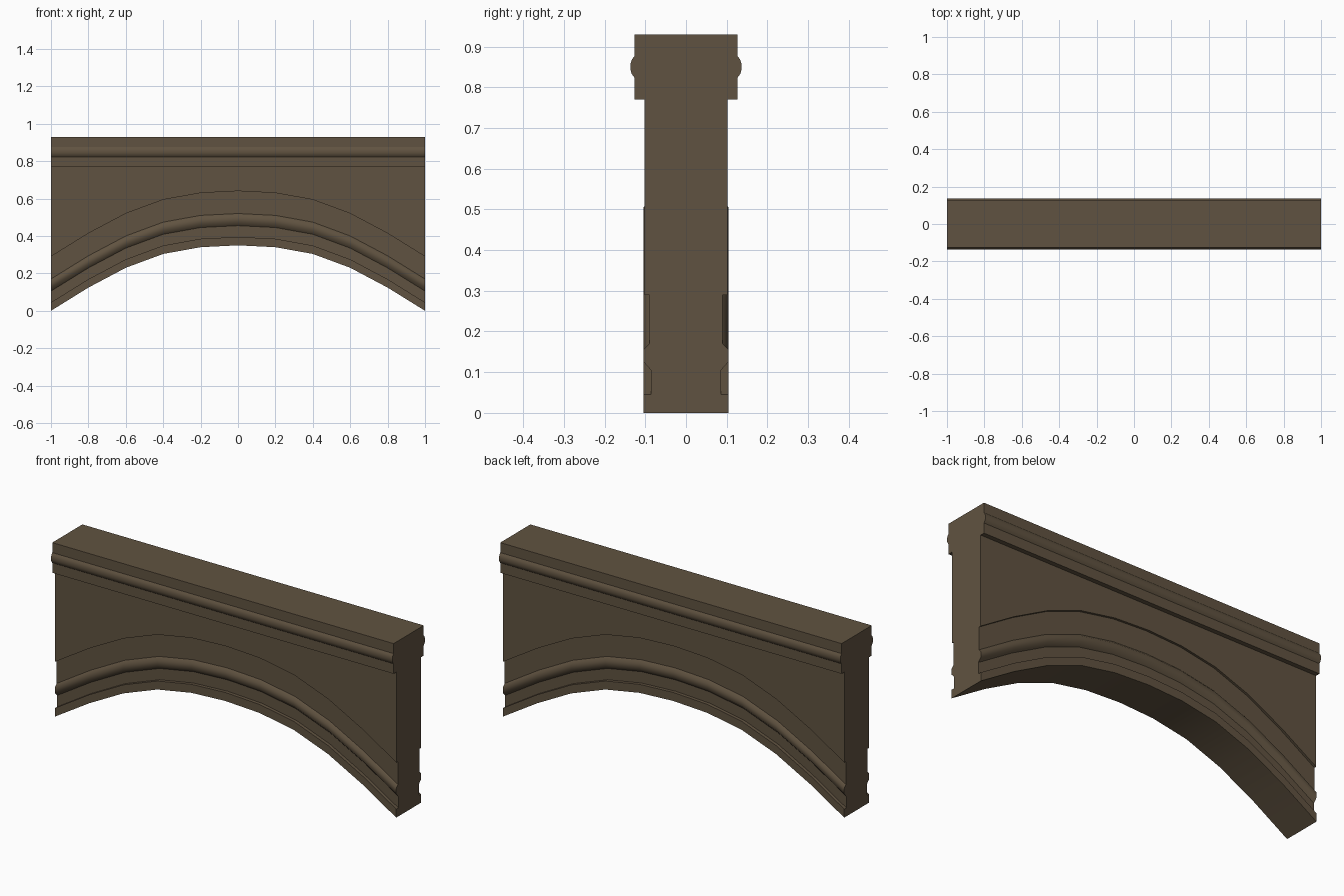
import bpy, bmesh

if "Cube" in bpy.data.objects:
    bpy.data.objects.remove(bpy.data.objects["Cube"])

# one flat brown stone colour
stone = bpy.data.materials.new("brown_stone")
stone.diffuse_color = (0.118, 0.086, 0.052, 1.0)
stone.use_nodes = True
stone.node_tree.nodes["Principled BSDF"].inputs["Base Color"].default_value = stone.diffuse_color

# arch curve: drop from the crown at steps of 0.2 from the centre
DROP = [0.0, 0.01, 0.046, 0.12, 0.226, 0.35]
RISE = DROP[-1]


def loft(name, half, xs):
    """Sweep a half profile, mirrored front to back, along x and cap the ends.
    Profile points: (depth, height, follows the arch?, sharp edge?)"""
    chain = half + [(-y, z, f, s) for y, z, f, s in reversed(half)]
    bm = bmesh.new()
    rows = []
    for x in xs:
        lift = RISE - DROP[round(abs(x) * 5)]
        rows.append([bm.verts.new((x, y, z + (lift if f else 0)))
                     for y, z, f, s in chain])
    for a, b in zip(rows, rows[1:]):
        for i in range(len(chain) - 1):
            bm.faces.new((a[i], a[i + 1], b[i + 1], b[i])).smooth = True
        for i, p in enumerate(chain):
            e = bm.edges.get((a[i], b[i]))
            if e and p[3]:
                e.smooth = False
    for row in (rows[0], rows[-1]):
        cap = bm.faces.new(row)
        for e in cap.edges:
            e.smooth = False
    bmesh.ops.recalc_face_normals(bm, faces=bm.faces)
    mesh = bpy.data.meshes.new(name)
    bm.to_mesh(mesh)
    bm.free()
    mesh.materials.append(stone)
    obj = bpy.data.objects.new(name, mesh)
    bpy.context.collection.objects.link(obj)
    return obj


# wall with moulded arch: panel, recess, bead, groove and lower lip
wall = [
    (0.102, 0.77, False, True),
    (0.102, 0.29, True, True),
    (0.090, 0.29, True, True),
    (0.090, 0.17, True, True),
    (0.104, 0.155, True, False),
    (0.104, 0.125, True, False),
    (0.086, 0.105, True, True),
    (0.086, 0.045, True, True),
    (0.104, 0.045, True, True),
    (0.104, 0.0, True, True),
]
loft("arch_wall", wall, [i / 5 for i in range(-5, 6)])

# straight cornice with a rounded bead on each side
cornice = [
    (0.102, 0.77, False, True),
    (0.126, 0.77, False, True),
    (0.126, 0.823, False, True),
    (0.133, 0.832, False, False),
    (0.1365, 0.843, False, False),
    (0.1365, 0.857, False, False),
    (0.133, 0.868, False, False),
    (0.126, 0.877, False, True),
    (0.126, 0.93, False, True),
]
loft("cornice", cornice, [-1.0, 1.0])
